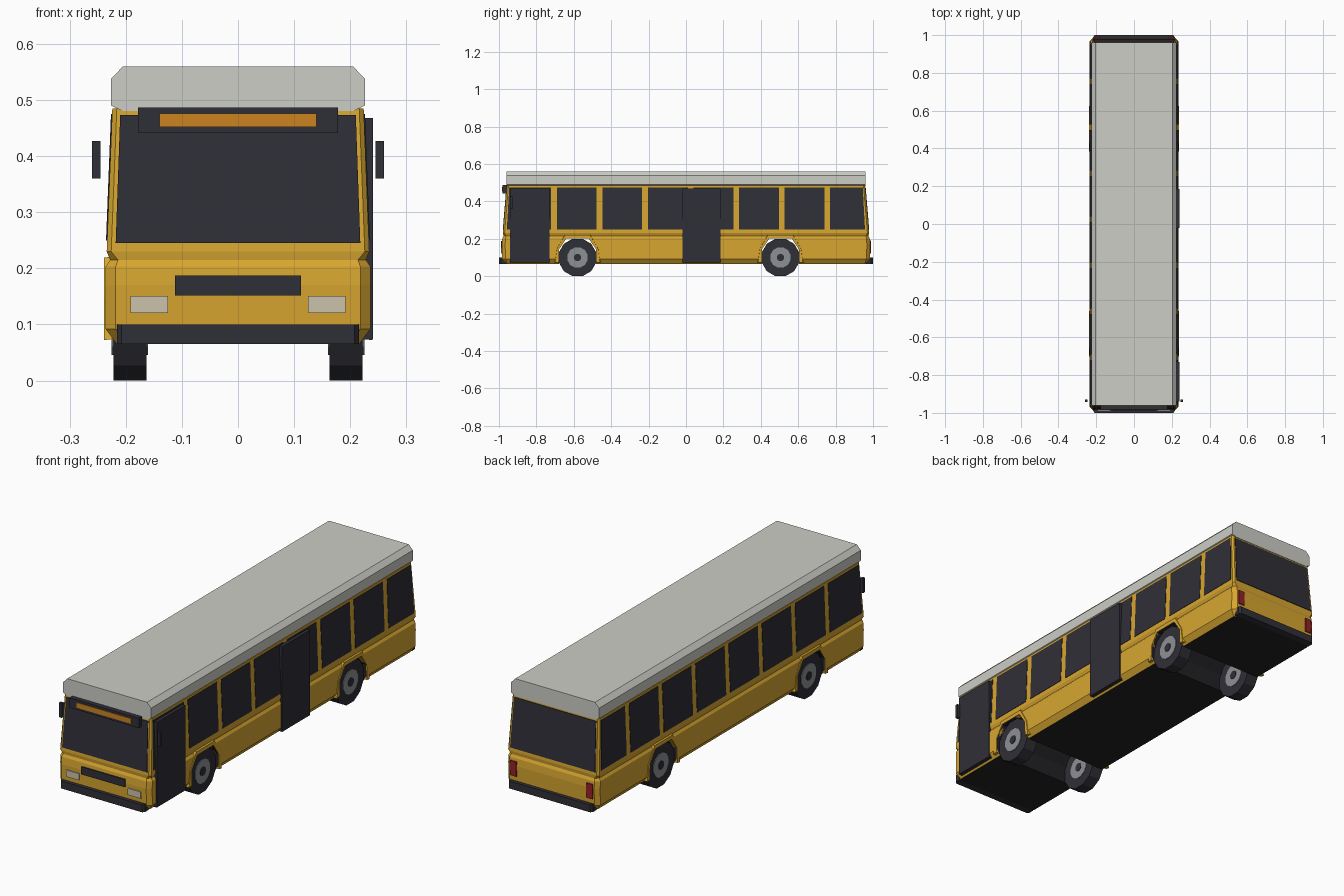
import bpy, bmesh, math
from mathutils import Vector

if "Cube" in bpy.data.objects:
    bpy.data.objects.remove(bpy.data.objects["Cube"])


def mat(name, rgb):
    m = bpy.data.materials.new(name)
    m.diffuse_color = (*rgb, 1)
    m.use_nodes = True
    m.node_tree.nodes["Principled BSDF"].inputs["Base Color"].default_value = m.diffuse_color
    return m


YELLOW = mat("yellow paint", (0.68, 0.38, 0.03))
ROOF = mat("roof grey", (0.61, 0.61, 0.57))
GLASS = mat("dark glass", (0.028, 0.028, 0.038))
BLACK = mat("black rubber", (0.016, 0.016, 0.019))
ORANGE = mat("sign orange", (0.60, 0.23, 0.015))
CREAM = mat("lamp cream", (0.60, 0.54, 0.40))
RED = mat("tail red", (0.30, 0.015, 0.02))
METAL = mat("wheel metal", (0.27, 0.28, 0.30))


def loft(name, rings, material, closed=False):
    """Skin matching rings of points; cap the ends unless closed."""
    bm = bmesh.new()
    vs = [[bm.verts.new(p) for p in r] for r in rings]
    n = len(vs[0])
    pairs = list(zip(vs, vs[1:] + vs[:1])) if closed else list(zip(vs, vs[1:]))
    for a, b in pairs:
        for i in range(n):
            bm.faces.new((a[i], a[(i + 1) % n], b[(i + 1) % n], b[i]))
    if not closed:
        bm.faces.new(vs[0])
        bm.faces.new(vs[-1])
    bmesh.ops.recalc_face_normals(bm, faces=bm.faces)
    me = bpy.data.meshes.new(name)
    bm.to_mesh(me)
    bm.free()
    ob = bpy.data.objects.new(name, me)
    bpy.context.collection.objects.link(ob)
    me.materials.append(material)
    return ob


def box(name, x0, x1, y0, y1, z0, z1, material):
    ring = lambda z: [(x0, y0, z), (x1, y0, z), (x1, y1, z), (x0, y1, z)]
    return loft(name, [ring(z0), ring(z1)], material)


def plate(name, corners, normal, material, t=0.003):
    """Thin panel laid on a wall."""
    n = Vector(normal)
    return loft(name, [[Vector(c) - n * t for c in corners],
                       [Vector(c) + n * t for c in corners]], material)


def section(z, hw, hl, c):
    q = [(hw, hl - c), (hw - c, hl)]
    pts = q + [(-x, y) for x, y in q[::-1]]
    pts += [(-x, -y) for x, y in pts]
    return [(x, y, z) for x, y in pts]


def wall_x(z):
    return 0.234 - 0.010 * (z - 0.23) / 0.255


def wall_y(z):
    return 0.978 - 0.021 * (z - 0.23) / 0.255


# Body shell with waist groove and tapering upper walls
body = loft("body", [section(0.065, 0.216, 0.968, 0.012),
                     section(0.092, 0.236, 0.983, 0.018),
                     section(0.170, 0.236, 0.985, 0.018),
                     section(0.203, 0.236, 0.982, 0.018),
                     section(0.215, 0.228, 0.976, 0.014),
                     section(0.230, 0.234, 0.978, 0.008),
                     section(0.485, 0.224, 0.957, 0.008)], YELLOW)
body.data.materials.append(BLACK)

# Wheel tunnels cut through the body
WHEELS = {"front": -0.58, "rear": 0.505}
INNER = [(-0.100, 0.050), (-0.098, 0.145), (-0.060, 0.201),
         (0.060, 0.201), (0.098, 0.145), (0.100, 0.050)]
for wy in WHEELS.values():
    cutter = loft("tunnel_cutter", [[(x, wy + y, z) for y, z in INNER]
                                    for x in (-0.3, 0.3)], BLACK)
    cutter.hide_render = True
    mod = body.modifiers.new("tunnel", 'BOOLEAN')
    mod.object, mod.operation, mod.solver = cutter, 'DIFFERENCE', 'EXACT'
    bpy.context.view_layer.objects.active = body
    bpy.ops.object.modifier_apply(modifier=mod.name)
    bpy.data.objects.remove(cutter)
# Underside and tunnels are black
for p in body.data.polygons:
    c, n = p.center, p.normal
    tunnel = abs(n.x) < 0.1 and abs(c.x) < 0.05 and abs(c.y) < 0.9 and c.z < 0.21
    p.material_index = 1 if tunnel or (n.z < -0.9 and c.z < 0.07) else 0

# Roof cap
prof = [(0.205, 0.480), (0.226, 0.490), (0.226, 0.538), (0.205, 0.560)]
prof += [(-x, z) for x, z in prof[::-1]]
loft("roof", [[(x, y, z) for x, z in prof] for y in (-0.96, 0.96)], ROOF)

# Side windows
Z0, Z1 = 0.25, 0.475
for s, side in ((1, "right"), (-1, "left")):
    for i in range(8):
        a = -0.934 + 0.2435 * i
        b = a + 0.213
        a0, a1 = (-0.958, -0.945) if i == 0 else (a, a)
        b0, b1 = (0.957, 0.945) if i == 7 else (b, b)
        plate(f"window_{side}_{i + 1}",
              [(s * wall_x(Z0), a0, Z0), (s * wall_x(Z0), b0, Z0),
               (s * wall_x(Z1), b1, Z1), (s * wall_x(Z1), a1, Z1)],
              (s, 0, 0), GLASS, 0.002)

# Windscreen and rear window
for s, name in ((-1, "windscreen"), (1, "rear_window")):
    plate(name, [(-0.218, s * wall_y(0.245), 0.245), (0.218, s * wall_y(0.245), 0.245),
                 (0.210, s * wall_y(0.473), 0.473), (-0.210, s * wall_y(0.473), 0.473)],
          (0, s, 0), GLASS)

# Doors on the right side
for name, a, b in (("front_door", -0.94, -0.73), ("middle_door", -0.02, 0.185)):
    box(name, 0.222, 0.241, a, b, 0.073, 0.468, GLASS)

# Bumpers with angled outer corners
for s, name in ((-1, "front_bumper"), (1, "rear_bumper")):
    loft(name, [[(-0.216, s * 0.965, z), (0.216, s * 0.965, z), (0.216, s * 0.99, z),
                 (0.208, s, z), (-0.208, s, z), (-0.216, s * 0.99, z)]
                for z in (0.065, 0.100)], GLASS)

# Route sign, grille
box("sign_box", -0.178, 0.178, -0.982, -0.94, 0.441, 0.487, GLASS)
box("sign_display", -0.140, 0.140, -0.985, -0.978, 0.452, 0.476, ORANGE)
box("grille", -0.112, 0.112, -0.990, -0.97, 0.152, 0.187, GLASS)

for s, side in ((1, "right"), (-1, "left")):
    # Lamps and mirrors
    x0, x1 = sorted((s * 0.125, s * 0.192))
    box(f"headlight_{side}", x0, x1, -0.989, -0.981, 0.120, 0.151, CREAM)
    x0, x1 = sorted((s * 0.180, s * 0.212))
    box(f"tail_light_{side}", x0, x1, 0.970, 0.989, 0.122, 0.190, RED)
    x0, x1 = sorted((s * 0.245, s * 0.260))
    box(f"mirror_{side}", x0, x1, -0.942, -0.928, 0.360, 0.427, GLASS)

    for end, wy in WHEELS.items():
        # Arch flare
        outer = [(-0.125, 0.075), (-0.114, 0.150), (-0.070, 0.222),
                 (0.070, 0.222), (0.114, 0.150), (0.125, 0.075)]
        inner = [(y, max(z, 0.075)) for y, z in INNER]
        loft(f"arch_{end}_{side}",
             [[(s * 0.215, wy + o[0], o[1]), (s * 0.239, wy + o[0] * 0.96, o[1] - 0.003),
               (s * 0.239, wy + i[0], i[1]), (s * 0.215, wy + i[0], i[1])]
              for o, i in zip(outer, inner)], YELLOW)

        # Twelve-sided tyre, rim and hub
        def disc(name, r, xa, xb, material):
            ang = [math.radians(15 + 30 * k) for k in range(12)]
            return loft(name, [[(s * x, wy + r * math.cos(t), 0.1 + r * math.sin(t))
                                for t in ang] for x in (xa, xb)], material)
        disc(f"tyre_{end}_{side}", 0.1035, 0.163, 0.222, GLASS)
        disc(f"rim_{end}_{side}", 0.056, 0.160, 0.225, METAL)
        disc(f"hub_{end}_{side}", 0.020, 0.158, 0.228, GLASS)
